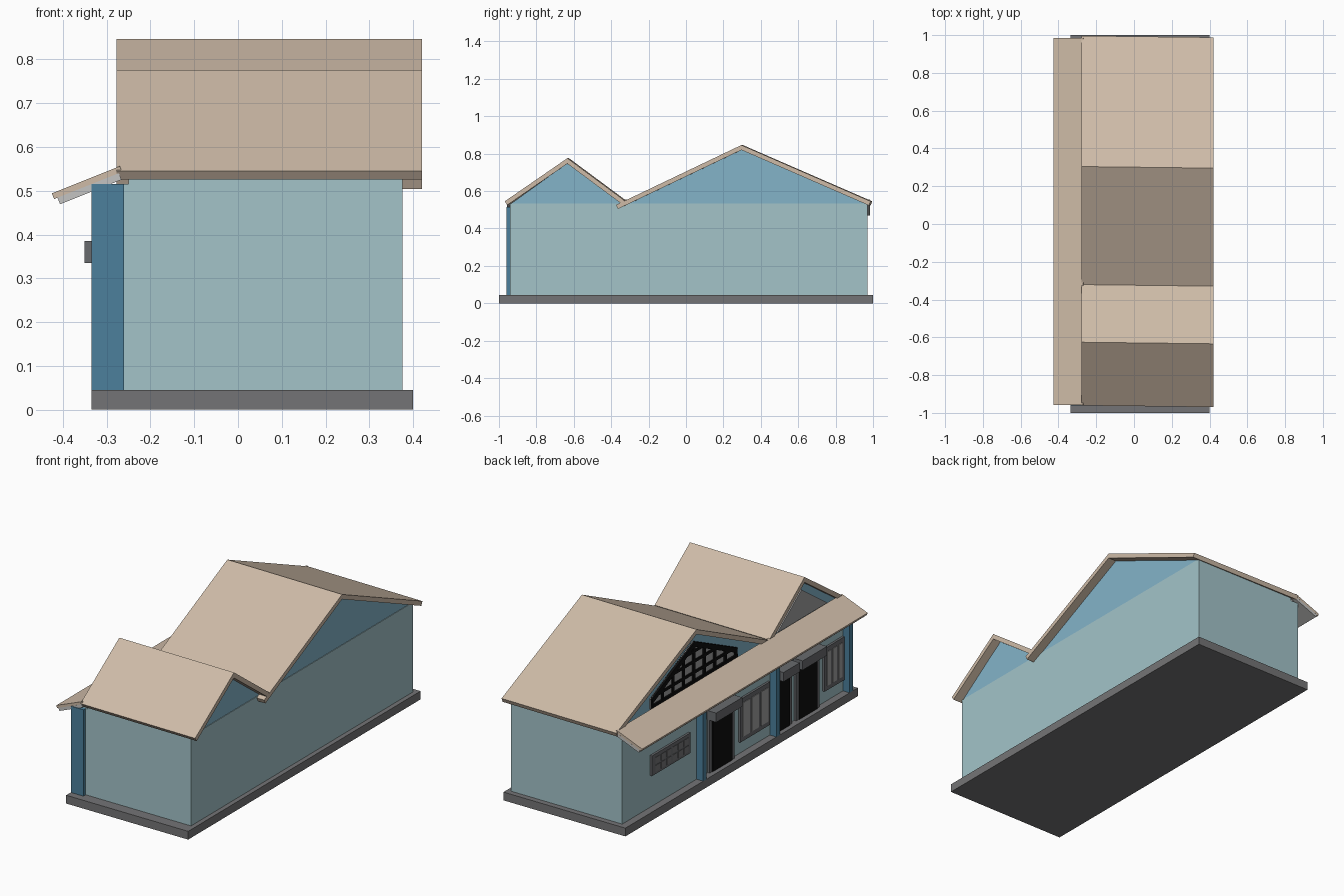
import bpy, bmesh, math
from mathutils import Vector

if "Cube" in bpy.data.objects:
    bpy.data.objects.remove(bpy.data.objects["Cube"])


def mat(name, r, g, b):
    m = bpy.data.materials.new(name)
    m.diffuse_color = (r, g, b, 1)
    m.use_nodes = True
    m.node_tree.nodes["Principled BSDF"].inputs["Base Color"].default_value = m.diffuse_color
    return m


WALL = mat("pale_teal", .367, .552, .584)
GABLE = mat("sky_blue", .231, .456, .584)
POST = mat("deep_blue", .072, .216, .332)
TAN = mat("tan_roof", .62, .50, .39)
BASE = mat("slab_grey", .175, .175, .18)
FRAME = mat("frame_grey", .14, .145, .155)
PANE = mat("pane_grey", .36, .36, .36)
LIGHT = mat("light_grey", .55, .55, .54)
BLACK = mat("black", .004, .004, .004)


def prism(name, pts, axis, a, b, m):
    """Extrude a 2D profile along x (pts = y,z) or y (pts = x,z)."""
    bm = bmesh.new()
    co = lambda p, t: (t, p[0], p[1]) if axis == 'x' else (p[0], t, p[1])
    lo = [bm.verts.new(co(p, a)) for p in pts]
    hi = [bm.verts.new(co(p, b)) for p in pts]
    bm.faces.new(lo)
    bm.faces.new(hi)
    for i in range(len(pts)):
        j = (i + 1) % len(pts)
        bm.faces.new((lo[i], lo[j], hi[j], hi[i]))
    bmesh.ops.recalc_face_normals(bm, faces=bm.faces)
    me = bpy.data.meshes.new(name)
    bm.to_mesh(me)
    bm.free()
    me.materials.append(m)
    ob = bpy.data.objects.new(name, me)
    bpy.context.collection.objects.link(ob)
    return ob


def box(name, x0, x1, y0, y1, z0, z1, m):
    return prism(name, [(y0, z0), (y1, z0), (y1, z1), (y0, z1)], 'x', x0, x1, m)


def strip(p, q, t):
    """Profile of a sloped slab whose top runs p -> q (left to right), thickness t."""
    p, q = Vector(p), Vector(q)
    d = (q - p).normalized()
    n = Vector((d.y, -d.x)) * t
    return [p, q, q + n, p + n]


# base and walls
box("base_slab", -.335, .40, -1, 1, 0, .045, BASE)
box("main_walls", -.25, .375, -.94, .97, .045, .533, WALL)
FX = -.295                                   # facade plane
box("facade_wall", FX, -.25, -.94, .97, .045, .515, WALL)

# porch posts
for i, y in enumerate((-.945, -.315, .315)):
    box(f"porch_post_{i}", -.335, -.26, y - .015, y + .015, .045, .515, POST)

# gable ends, big and small, as thin walls at both sides
for side, a, b in (("left", -.25, -.23), ("right", .352, .372)):
    prism(f"big_gable_{side}", [(-.325, .53), (.97, .53), (.3, .822)], 'x', a, b, GABLE)
    prism(f"small_gable_{side}", [(-.94, .53), (-.34, .53), (-.63, .752)], 'x', a, b, GABLE)

# main roof slabs, very slightly skewed
roof = [((-.965, .545), (-.63, .776)), ((-.63, .776), (-.325, .55)),
        ((-.37, .526), (.3, .846)), ((.3, .846), (.992, .545))]
for i, (p, q) in enumerate(roof):
    ob = prism(f"roof_slope_{i}", strip(p, q, .024), 'x', -.277, .42, TAN)
    for v in ob.data.vertices:
        v.co.y -= .012 * (v.co.x - .07)

# porch roof with light lining beneath
prism("porch_roof", strip((-.425, .494), (-.27, .556), .014), 'y', -.957, .985, TAN)
prism("porch_lining", strip((-.412, .484), (-.272, .540), .016), 'y', -.957, .985, LIGHT)

# big gable window: grey pane with black lattice
GX = -.25
C, HW, Z0, ZE, ZT = .3, .37, .545, .60, .775


def top(y):
    return ZT - (ZT - ZE) * abs(y - C) / HW


prism("gable_pane", [(C - HW, Z0), (C + HW, Z0), (C + HW, ZE), (C, ZT), (C - HW, ZE)],
      'x', GX - .004, GX, PANE)
prism("gable_frame_left", strip((C - HW, ZE), (C, ZT), .026), 'x', GX - .014, GX, BLACK)
prism("gable_frame_right", strip((C, ZT), (C + HW, ZE), .026), 'x', GX - .014, GX, BLACK)
box("gable_frame_sill", GX - .014, GX, C - HW, C + HW, Z0, Z0 + .02, BLACK)
for i in range(9):
    y = C - HW + .01 + i * (2 * HW - .02) / 8
    box(f"gable_bar_{i}", GX - .011, GX, y - .009, y + .009, Z0, top(y) - .008, BLACK)
for i, z in enumerate((.605, .665, .72)):
    w = min(HW, HW * (ZT - z) / (ZT - ZE)) - .02
    box(f"gable_rail_{i}", GX - .011, GX, C - w, C + w, z - .007, z + .007, BLACK)

# small gable window
prism("small_gable_pane", [(-.85, .545), (-.42, .545), (-.63, .70)], 'x', GX - .006, GX, PANE)


# doors with canopies
def door(n, y0, y1):
    box(f"door_frame_{n}", FX - .012, FX, y0, y1, .045, .345, FRAME)
    box(f"door_panel_{n}", FX - .016, FX, y0 + .022, y1 - .022, .045, .33, BLACK)
    box(f"door_canopy_{n}", -.35, FX, y0 - .005, y1 + .005, .335, .385, FRAME)


door(0, .02, .235)
door(1, -.71, -.51)
door(2, -.475, -.345)


# three-pane windows
def window(n, y0, y1):
    z0, z1 = .11, .345
    box(f"window_frame_{n}", FX - .012, FX, y0, y1, z0, z1, FRAME)
    w = (y1 - y0 - .02) / 3
    for i in range(3):
        a = y0 + .01 + i * w
        box(f"window_pane_{n}_{i}", FX - .015, FX, a + .009, a + w - .009,
            z0 + .025, z1 - .025, PANE)


window(0, -.285, -.03)
window(1, -.925, -.755)

# wall vent with a grid of slots
box("vent_frame", FX - .012, FX, .40, .73, .218, .328, FRAME)
for r in range(2):
    for c in range(6):
        y, z = .42 + c * .049, .232 + r * .043
        box(f"vent_slot_{r}_{c}", FX - .014, FX, y, y + .038, z, z + .034, BASE)
